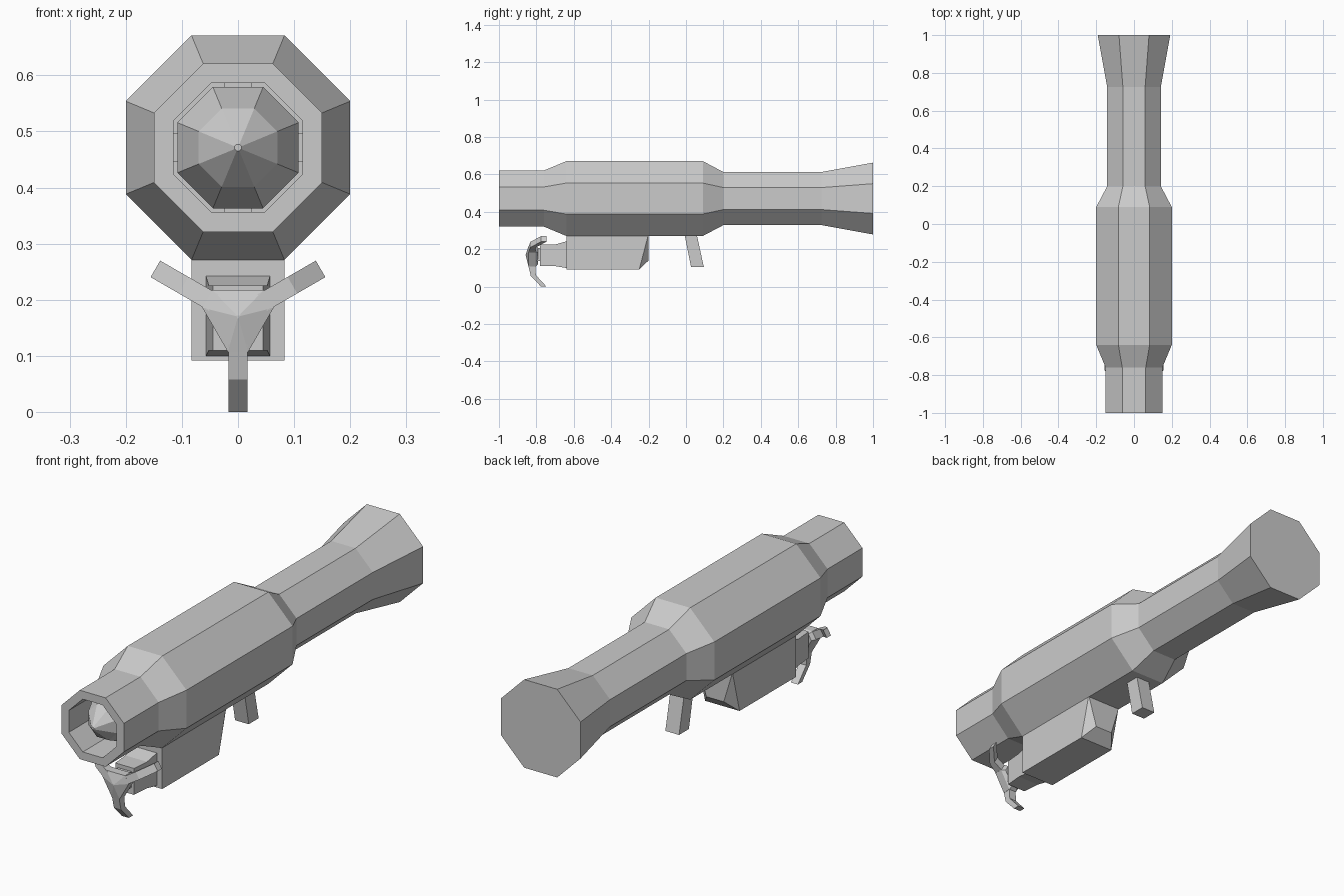
import bpy, bmesh
from math import sin, cos, pi, radians

if "Cube" in bpy.data.objects:
    bpy.data.objects.remove(bpy.data.objects["Cube"])

AXIS_Z = 0.471   # height of the tube axis
HUB_Z = 0.17     # height of the grapple axis


def loft(name, rings):
    """Skin a list of equal-length point rings and cap both ends."""
    bm = bmesh.new()
    rows = [[bm.verts.new(p) for p in ring] for ring in rings]
    n = len(rows[0])
    for a, b in zip(rows, rows[1:]):
        for i in range(n):
            j = (i + 1) % n
            bm.faces.new((a[i], a[j], b[j], b[i]))
    bm.faces.new(rows[0])
    bm.faces.new(rows[-1])
    bmesh.ops.recalc_face_normals(bm, faces=bm.faces)
    mesh = bpy.data.meshes.new(name)
    bm.to_mesh(mesh)
    bm.free()
    obj = bpy.data.objects.new(name, mesh)
    bpy.context.collection.objects.link(obj)
    return obj


def octagon(y, apothem):
    r = apothem / cos(pi / 8)
    return [(r * cos(pi / 8 + k * pi / 4), y, AXIS_Z + r * sin(pi / 8 + k * pi / 4))
            for k in range(8)]


def rect(y, hw, z0, z1, hw_top=None, y_top=None):
    t = hw if hw_top is None else hw_top
    yt = y if y_top is None else y_top
    return [(-hw, y, z0), (hw, y, z0), (t, yt, z1), (-t, yt, z1)]


def polar(r, side, y, ang):
    """Point at radius r and sideways offset on the grapple axis."""
    return (r * cos(ang) - side * sin(ang), y, HUB_Z + r * sin(ang) + side * cos(ang))


# Launch tube with flared, closed rear and a hollow muzzle
loft("launch_tube", [octagon(y, a) for y, a in (
    (1.0, 0.192), (0.725, 0.142), (0.2, 0.142), (0.09, 0.2), (-0.64, 0.2),
    (-0.76, 0.15), (-1.0, 0.15), (-1.0, 0.115), (-0.62, 0.115))])

# Warhead inside the muzzle, with four guide tabs
loft("warhead", [octagon(y, a) for y, a in (
    (-1.0, 0.006), (-0.93, 0.07), (-0.84, 0.108), (-0.63, 0.108))])
for k in range(4):
    c, s = round(cos(k * pi / 2)), round(sin(k * pi / 2))
    tab = [(0.09, -0.025), (0.116, -0.025), (0.116, 0.025), (0.09, 0.025)]
    loft(f"warhead_tab_{k}", [[(r * c - w * s, y, AXIS_Z + r * s + w * c) for r, w in tab]
                              for y in (-0.80, -0.65)])

# Under-barrel housing with chamfered rear
loft("grapple_housing", [
    rect(-0.64, 0.083, 0.092, 0.275),
    rect(-0.25, 0.083, 0.092, 0.275, y_top=-0.202),
    rect(-0.20, 0.042, 0.14, 0.275, hw_top=0.083)])

# Stepped neck carrying the grapple
loft("grapple_neck", [
    rect(-0.63, 0.058, 0.098, 0.245),
    rect(-0.70, 0.052, 0.11, 0.225),
    rect(-0.78, 0.045, 0.11, 0.225)])
loft("grapple_shaft", [rect(-0.77, 0.032, 0.138, 0.208), rect(-0.81, 0.032, 0.138, 0.208)])

# Three-armed hub and its bent prongs
angles = [radians(a) for a in (30, 150, 270)]
loft("grapple_hub", [[polar(0.063 * f, s * f, y, a) for a in angles for s in (-0.018, 0.018)]
                     for y, f in ((-0.79, 0.8), (-0.805, 1.0), (-0.842, 1.0), (-0.857, 0.05))])
for k, a in enumerate(angles):
    loft(f"grapple_prong_{k}", [
        [polar(r, -0.017, yf, a), polar(r, 0.017, yf, a),
         polar(r2, 0.017, yb, a), polar(r2, -0.017, yb, a)]
        for r, yf, r2, yb in ((0.05, -0.845, 0.05, -0.805), (0.112, -0.83, 0.108, -0.803),
                              (0.17, -0.775, 0.17, -0.746))])

# Slanted grip
loft("grip", [[(x, y0, z), (x, y1, z), (x, y3, 0.106), (x, y2, 0.106)]
              for z, y0, y1, y2, y3 in ((0.29, -0.01, 0.055, 0.027, 0.095),)
              for x in (-0.033, 0.033)])
